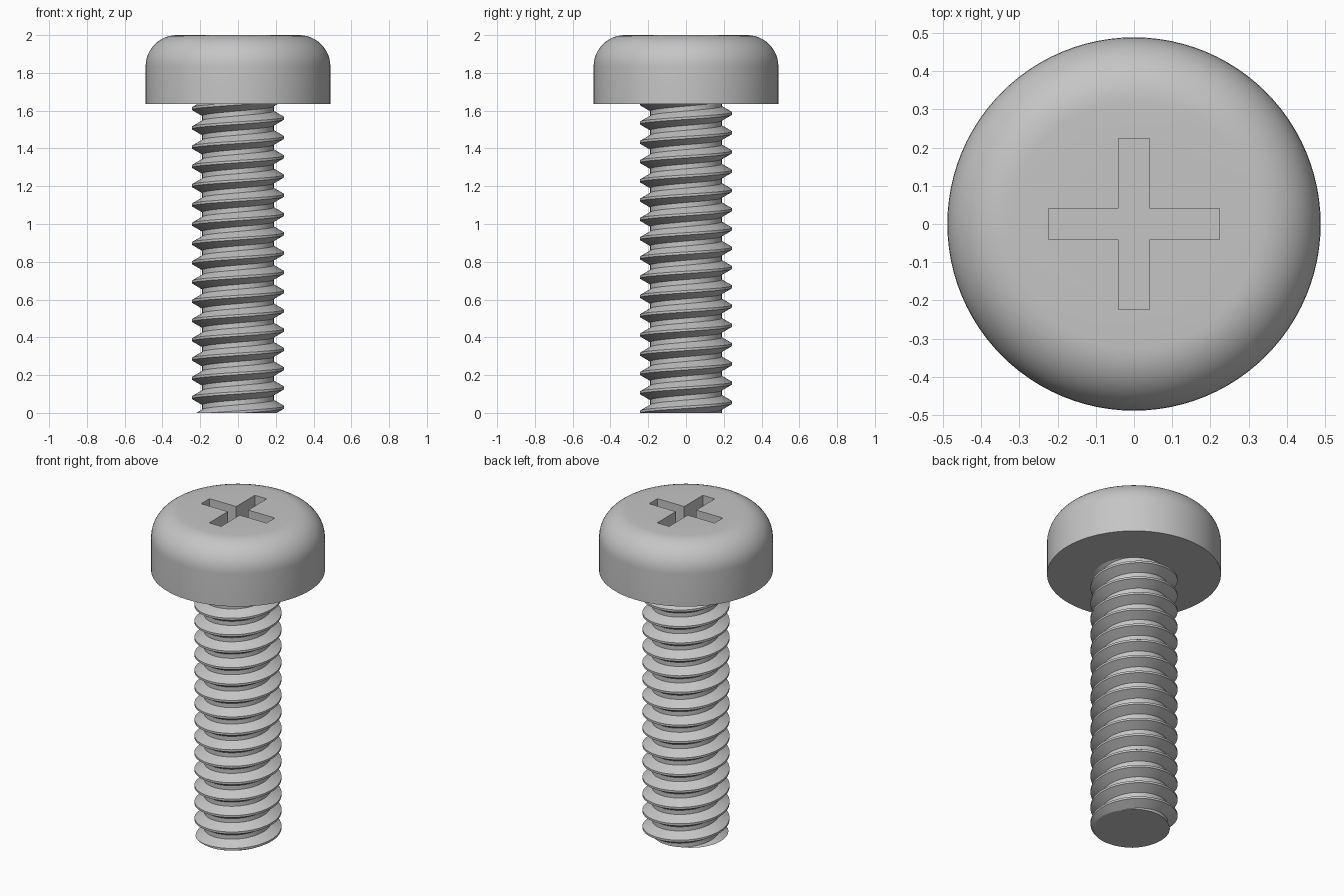
import bpy, bmesh
from math import sin, cos, pi, radians, sqrt

cube = bpy.data.objects.get("Cube")
if cube:
    bpy.data.objects.remove(cube, do_unlink=True)

steel = bpy.data.materials.new("grey steel")
steel.use_nodes = True
GREY = (0.56, 0.56, 0.56, 1)
steel.diffuse_color = GREY
steel.node_tree.nodes["Principled BSDF"].inputs["Base Color"].default_value = GREY

HEAD_R, HEAD_Z, TOP, FILLET = 0.489, 1.634, 2.0, 0.165
CREST_R, PITCH, START = 0.2445, 0.102, 0.03
SEG = 96


def make_object(name, bm):
    bmesh.ops.recalc_face_normals(bm, faces=bm.faces)
    mesh = bpy.data.meshes.new(name)
    bm.to_mesh(mesh)
    bm.free()
    mesh.materials.append(steel)
    obj = bpy.data.objects.new(name, mesh)
    bpy.context.collection.objects.link(obj)
    return obj


def activate(obj):
    bpy.ops.object.select_all(action='DESELECT')
    obj.select_set(True)
    bpy.context.view_layer.objects.active = obj


# Pan head: a turned profile with a rounded upper edge
def turned(name, profile):
    bm = bmesh.new()
    rings = [[bm.verts.new((r * cos(2 * pi * j / SEG), r * sin(2 * pi * j / SEG), z))
              for j in range(SEG)] for r, z in profile]
    for low, high in zip(rings, rings[1:]):
        for j in range(SEG):
            k = (j + 1) % SEG
            bm.faces.new((low[j], low[k], high[k], high[j]))
    bm.faces.new(rings[0])
    bm.faces.new(rings[-1])
    return make_object(name, bm)


STEPS = 12
arc = [pi / 2 * i / STEPS for i in range(STEPS + 1)]
profile = [(HEAD_R, HEAD_Z)]
profile += [(HEAD_R - FILLET + FILLET * cos(a), TOP - FILLET + FILLET * sin(a)) for a in arc]
head = turned("screw_head", profile)

# Cross-shaped driver recess
ARM, HALF, DEPTH = 0.224, 0.041, 0.16
bm = bmesh.new()
outline = []
for q in range(4):
    c, s = round(cos(q * pi / 2)), round(sin(q * pi / 2))
    for x, y in ((ARM, -HALF), (ARM, HALF), (HALF, HALF)):
        outline.append(bm.verts.new((x * c - y * s, x * s + y * c, TOP - DEPTH)))
floor = bm.faces.new(outline)
walls = bmesh.ops.extrude_face_region(bm, geom=[floor])
bmesh.ops.translate(bm, vec=(0, 0, DEPTH + 0.1),
                    verts=[v for v in walls["geom"] if isinstance(v, bmesh.types.BMVert)])
cutter = make_object("recess_cutter", bm)
cutter.hide_render = True

cut = head.modifiers.new("recess", 'BOOLEAN')
cut.operation = 'DIFFERENCE'
cut.solver = 'EXACT'
cut.object = cutter
activate(head)
bpy.ops.object.modifier_apply(modifier=cut.name)
bpy.data.objects.remove(cutter, do_unlink=True)

# Threaded shank: standard 60 degree thread, crest flat 1/8 and root flat 1/4 of the pitch.
# The helical skin joins one turn higher at its seam.
CREST, BASE = PITCH / 16, PITCH * 3 / 8
ROOT_R = CREST_R - (BASE - CREST) * sqrt(3)
tooth = [(ROOT_R, -BASE), (CREST_R, -CREST), (CREST_R, CREST), (ROOT_R, BASE)]
bm = bmesh.new()
columns = []
for j in range(SEG):
    t = 2 * pi * j / SEG
    columns.append([bm.verts.new((r * cos(t), r * sin(t), START + PITCH * (turn + j / SEG) + dz))
                    for turn in range(-2, 19) for r, dz in tooth])
for j in range(SEG):
    a, b = columns[j], columns[(j + 1) % SEG]
    if j == SEG - 1:
        b = b[len(tooth):]
    for i in range(len(b) - 1):
        bm.faces.new((a[i], b[i], b[i + 1], a[i + 1]))

# Trim the shank flat at the tip and just inside the head, then cap it
for z, up in ((0, -1), (HEAD_Z + 0.005, 1)):
    bmesh.ops.bisect_plane(bm, geom=bm.verts[:] + bm.edges[:] + bm.faces[:], dist=1e-6,
                           plane_co=(0, 0, z), plane_no=(0, 0, up), clear_outer=True)
    rim = [e for e in bm.edges if e.is_boundary and all(abs(v.co.z - z) < 1e-4 for v in e.verts)]
    bmesh.ops.triangle_fill(bm, edges=rim, use_beauty=True)
shank = make_object("threaded_shank", bm)

for obj in (head, shank):
    activate(obj)
    bpy.ops.object.shade_smooth_by_angle(angle=radians(30))
